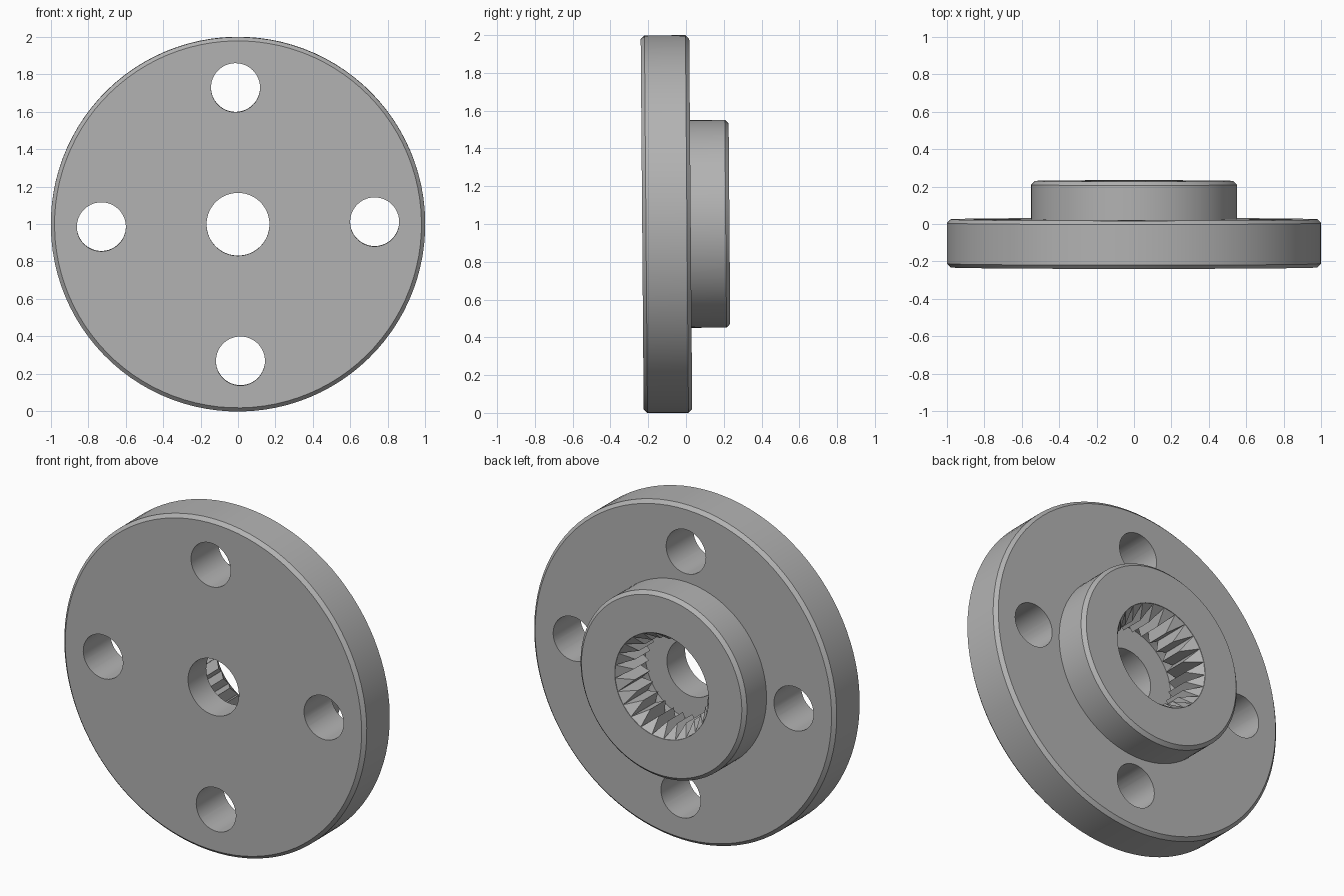
import bpy, bmesh, math
from mathutils import Matrix, Vector

if "Cube" in bpy.data.objects:
    bpy.data.objects.remove(bpy.data.objects["Cube"])

metal = bpy.data.materials.new("grey_metal")
metal.use_nodes = True
GREY = (0.45, 0.45, 0.45, 1)
metal.diffuse_color = GREY
metal.node_tree.nodes["Principled BSDF"].inputs["Base Color"].default_value = GREY

# Slight lean and roll of the whole part, standing on the ground
POSE = (Matrix.Translation((0, 0, 1)) @ Matrix.Rotation(0.008, 4, 'X')
        @ Matrix.Rotation(-0.018, 4, 'Y'))
SEGMENTS = 100
TEETH = 25
FRONT, BACK, BOSS = -0.232, 0.025, 0.23
CHAMFER = 0.02
BORE, FLOOR, CENTRE = 0.31, -0.06, 0.168


def polar(r, angle, y):
    return Vector((r * math.cos(angle), y, r * math.sin(angle)))


def make_object(name, bm):
    bmesh.ops.recalc_face_normals(bm, faces=bm.faces)
    mesh = bpy.data.meshes.new(name)
    bm.to_mesh(mesh)
    bm.free()
    mesh.materials.append(metal)
    obj = bpy.data.objects.new(name, mesh)
    bpy.context.collection.objects.link(obj)
    return obj


def select_only(obj):
    bpy.ops.object.select_all(action='DESELECT')
    obj.select_set(True)
    bpy.context.view_layer.objects.active = obj


# Flange and boss: one closed profile (radius, y) turned about the y axis
profile = [
    (CENTRE, FRONT), (1 - CHAMFER, FRONT), (1, FRONT + CHAMFER),
    (1, BACK - CHAMFER), (1 - CHAMFER, BACK), (0.55, BACK),
    (0.55, BOSS - CHAMFER), (0.55 - CHAMFER, BOSS),
    (BORE, BOSS), (BORE, FLOOR), (CENTRE, FLOOR),
]
bm = bmesh.new()
rings = [[bm.verts.new(polar(r, math.tau * i / SEGMENTS, y)) for r, y in profile]
         for i in range(SEGMENTS)]
for i, ring in enumerate(rings):
    following = rings[(i + 1) % SEGMENTS]
    for j in range(len(profile)):
        k = (j + 1) % len(profile)
        bm.faces.new((ring[j], ring[k], following[k], following[j]))
flange = make_object("flange_with_boss", bm)

# Four bolt holes cut through the flange
bm = bmesh.new()
for i in range(4):
    place = Matrix.Translation(polar(0.73, i * math.pi / 2, -0.1)) @ Matrix.Rotation(math.pi / 2, 4, 'X')
    bmesh.ops.create_cone(bm, cap_ends=True, segments=48, radius1=0.131,
                          radius2=0.131, depth=0.6, matrix=place)
cutter = make_object("bolt_hole_cutter", bm)
cutter.hide_render = True
cut = flange.modifiers.new("bolt_holes", 'BOOLEAN')
cut.object = cutter
cut.operation = 'DIFFERENCE'
cut.solver = 'EXACT'
select_only(flange)
bpy.ops.object.modifier_apply(modifier=cut.name)
bpy.data.objects.remove(cutter)
select_only(flange)
bpy.ops.object.shade_smooth_by_angle(angle=math.radians(25))

# Spline teeth: wedges with a sloped lead-in at the mouth of the bore
bm = bmesh.new()
half = math.pi / TEETH
tooth_end = FLOOR + 0.06
for i in range(TEETH):
    a = math.tau * i / TEETH
    root = BORE + 0.001
    left_top, right_top, left_end, right_end = [
        bm.verts.new(polar(root, a + s * half, y))
        for y in (BOSS - 0.002, tooth_end) for s in (-1, 1)]
    tip_top = bm.verts.new(polar(BORE - 0.065, a, BOSS - 0.09))
    tip_end = bm.verts.new(polar(BORE - 0.065, a, tooth_end))
    bm.faces.new((left_top, right_top, tip_top))
    bm.faces.new((left_end, tip_end, right_end))
    bm.faces.new((left_top, tip_top, tip_end, left_end))
    bm.faces.new((right_top, right_end, tip_end, tip_top))
    bm.faces.new((left_top, left_end, right_end, right_top))
teeth = make_object("spline_teeth", bm)

for obj in (flange, teeth):
    obj.matrix_world = POSE
